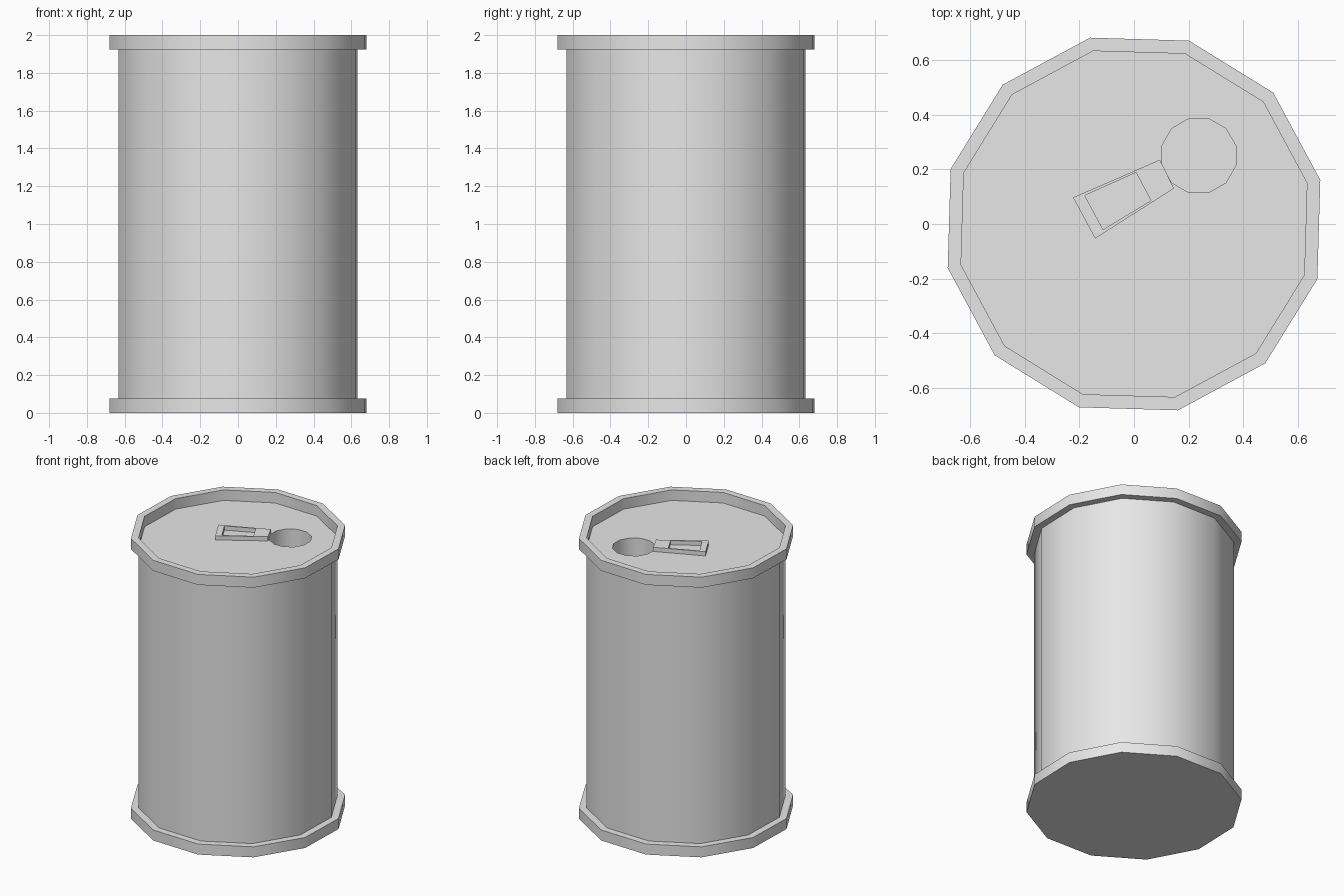
import bpy, bmesh, math
from mathutils import Vector

if "Cube" in bpy.data.objects:
    bpy.data.objects.remove(bpy.data.objects["Cube"], do_unlink=True)

SIDES = 12
TURN = math.radians(13.3)
BODY_R, RIM_R = 0.65, 0.70
RIM_H, HEIGHT = 0.075, 2.0

metal = bpy.data.materials.new("light_grey_metal")
metal.use_nodes = True
metal.diffuse_color = (0.8, 0.8, 0.8, 1)
metal.node_tree.nodes["Principled BSDF"].inputs["Base Color"].default_value = (0.8, 0.8, 0.8, 1)


def finish(name, bm):
    bmesh.ops.recalc_face_normals(bm, faces=bm.faces)
    mesh = bpy.data.meshes.new(name)
    bm.to_mesh(mesh)
    bm.free()
    obj = bpy.data.objects.new(name, mesh)
    bpy.context.collection.objects.link(obj)
    mesh.materials.append(metal)
    return obj


def smooth(obj):
    bpy.ops.object.select_all(action='DESELECT')
    obj.select_set(True)
    bpy.context.view_layer.objects.active = obj
    bpy.ops.object.shade_smooth_by_angle(angle=math.radians(40))


def polygon(radius, sides=SIDES, turn=TURN, centre=(0, 0)):
    return [(centre[0] + radius * math.cos(turn + i * math.tau / sides),
             centre[1] + radius * math.sin(turn + i * math.tau / sides)) for i in range(sides)]


def prism(name, outline, low, high):
    bm = bmesh.new()
    base = bm.faces.new([bm.verts.new((x, y, low)) for x, y in outline])
    new = bmesh.ops.extrude_face_region(bm, geom=[base], use_keep_orig=True)["geom"]
    for v in new:
        if isinstance(v, bmesh.types.BMVert):
            v.co.z = high
    return finish(name, bm)


def frame(name, outer, inner, low, high):
    """Closed band between two outlines with the same number of points."""
    bm = bmesh.new()
    loops = [[bm.verts.new((x, y, z)) for x, y in outline]
             for outline, z in ((outer, low), (outer, high), (inner, high), (inner, low))]
    n = len(outer)
    for k in range(4):
        a, b = loops[k], loops[(k + 1) % 4]
        for i in range(n):
            j = (i + 1) % n
            bm.faces.new((a[i], a[j], b[j], b[i]))
    return finish(name, bm)


# Main drum, its top forms the sunken lid
body = prism("can_body", polygon(BODY_R), 0.03, HEIGHT - RIM_H)

# Drinking hole sunk into the lid
cutter = prism("hole_cutter", polygon(0.14, turn=math.radians(15), centre=(0.237, 0.25)), 1.4, 2.1)
cutter.hide_render = True
cut = body.modifiers.new("drinking_hole", 'BOOLEAN')
cut.operation, cut.solver, cut.object = 'DIFFERENCE', 'EXACT', cutter
bpy.context.view_layer.objects.active = body
bpy.ops.object.modifier_apply(modifier=cut.name)
bpy.data.objects.remove(cutter, do_unlink=True)
smooth(body)

# Rims
smooth(prism("bottom_rim", polygon(RIM_R), 0, RIM_H))
smooth(frame("top_rim", polygon(RIM_R), polygon(BODY_R), HEIGHT - RIM_H, HEIGHT))

# Pull tab with a rectangular opening
frame("pull_tab",
      [(-0.223, 0.097), (-0.142, -0.053), (0.146, 0.13), (0.095, 0.235)],
      [(-0.18, 0.104), (-0.113, -0.02), (0.062, 0.086), (0.007, 0.188)],
      HEIGHT - RIM_H, HEIGHT - RIM_H + 0.03)
